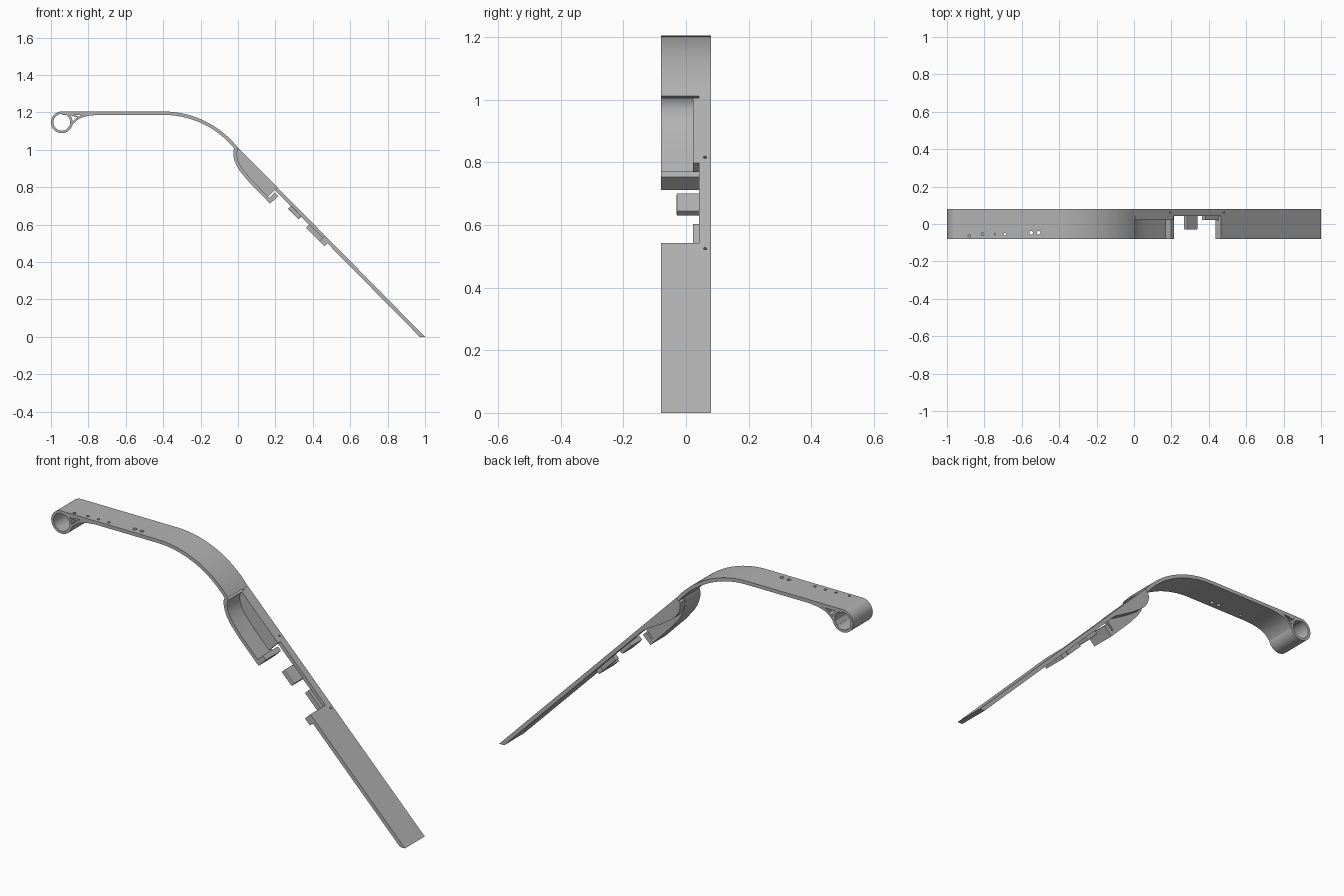
import bpy
import bmesh
from math import sin, cos, pi, radians, hypot
from mathutils import Matrix, Vector

cube = bpy.data.objects.get("Cube")
if cube:
    bpy.data.objects.remove(cube, do_unlink=True)

GREY = (0.45, 0.45, 0.45, 1)
grey = bpy.data.materials.new("plain grey")
grey.use_nodes = True
grey.diffuse_color = GREY
grey.node_tree.nodes["Principled BSDF"].inputs["Base Color"].default_value = GREY

FRONT, BACK = -0.08, 0.08      # full width of the arm
RAIL, WALL = 0.042, 0.022      # front edges of the rear rail and pocket wall
TOP, THICK = 1.205, 0.02
BEND_X, BEND_R, BEND_A = -0.4, 0.51, radians(51.5)
KNEE = Vector((0, 1.0125))
END = Vector((1, 0))
ALONG = (END - KNEE).normalized()
INWARD = Vector((ALONG.y, -ALONG.x))
LENGTH = (END - KNEE).length


def slope(points):
    """Turn (distance down the slope, depth below it) into (x, z)."""
    return [tuple(KNEE + ALONG * s + INWARD * d) for s, d in points]


def strip(name, upper, lower, y0, y1, closed=False):
    """Solid between two matching outlines, extruded from y0 to y1."""
    bm = bmesh.new()
    rows = [[bm.verts.new((x, y, z)) for x, z in line]
            for y in (y0, y1) for line in (upper, lower)]
    a, b, c, d = rows
    n = len(upper)
    for i in range(n if closed else n - 1):
        j = (i + 1) % n
        for p, q in ((a, b), (b, d), (d, c), (c, a)):
            bm.faces.new((p[i], p[j], q[j], q[i]))
    if not closed:
        for i in (0, -1):
            bm.faces.new((a[i], b[i], d[i], c[i]))
    bmesh.ops.recalc_face_normals(bm, faces=bm.faces)
    mesh = bpy.data.meshes.new(name)
    bm.to_mesh(mesh)
    bm.free()
    mesh.materials.append(grey)
    obj = bpy.data.objects.new(name, mesh)
    bpy.context.collection.objects.link(obj)
    return obj


def block(name, s0, s1, d0, d1, y0, y1):
    return strip(name, slope([(s0, d0), (s1, d0)]),
                 slope([(s0, d1), (s1, d1)]), y0, y1)


def drill(obj, name, holes, direction):
    """Cut round holes given as (centre, radius)."""
    bm = bmesh.new()
    turn = Vector(direction).to_track_quat('Z', 'Y').to_matrix().to_4x4()
    for centre, radius in holes:
        bmesh.ops.create_cone(bm, cap_ends=True, segments=16, radius1=radius,
                              radius2=radius, depth=0.1,
                              matrix=Matrix.Translation(centre) @ turn)
    mesh = bpy.data.meshes.new(name)
    bm.to_mesh(mesh)
    bm.free()
    mesh.materials.append(grey)
    cutter = bpy.data.objects.new(name, mesh)
    bpy.context.collection.objects.link(cutter)
    cutter.hide_render = True
    cutter.hide_set(True)
    mod = obj.modifiers.new("holes", 'BOOLEAN')
    mod.operation = 'DIFFERENCE'
    mod.solver = 'EXACT'
    mod.object = cutter


def circle(x, z, r, n=48):
    return [(x + r * cos(2 * pi * i / n), z + r * sin(2 * pi * i / n)) for i in range(n)]


def bend(r):
    return [(BEND_X + r * sin(BEND_A * i / 24), TOP - BEND_R + r * cos(BEND_A * i / 24))
            for i in range(25)]


# Curved upper arm with screw holes
RING_X, RING_R = -0.942, 0.058
upper_arm = strip("upper_arm", [(RING_X, TOP)] + bend(BEND_R),
                  [(RING_X, TOP - 0.018)] + bend(BEND_R - 0.018), FRONT, BACK)
drill(upper_arm, "arm_hole_cutter",
      [((x, y, TOP), r) for x, y, r in
       ((-0.88, -0.063, 0.007), (-0.81, -0.055, 0.007), (-0.75, -0.055, 0.007),
        (-0.69, -0.055, 0.007), (-0.55, -0.047, 0.01), (-0.51, -0.047, 0.01))], (0, 0, 1))

# Hinge ring and its braced gusset
RING_Z = TOP - RING_R
hinge_ring = strip("hinge_ring", circle(RING_X, RING_Z, RING_R),
                   circle(RING_X, RING_Z, 0.045), FRONT, BACK, closed=True)
under = [(-0.905, 1.105), (-0.892, 1.125), (-0.878, 1.142), (-0.86, 1.159),
         (-0.837, 1.172), (-0.8, 1.182), (-0.74, 1.188)]
gusset = strip("gusset", [(x - 0.006, z + 0.01) for x, z in under], under, FRONT, BACK)


def brace(name, p, q):
    dx, dz = q[0] - p[0], q[1] - p[1]
    k = 0.003 / hypot(dx, dz)
    up = [(x - dz * k, z + dx * k) for x, z in (p, q)]
    down = [(x + dz * k, z - dx * k) for x, z in (p, q)]
    strip(name, up, down, FRONT, BACK)


brace("gusset_brace_steep", (-0.88, 1.148), (-0.83, 1.192))
brace("gusset_brace_shallow", (-0.895, 1.188), (-0.845, 1.172))

# Rear rail down the whole slope, and the wide lower panel
def cut_end(s):
    x, z = slope([(s, THICK)])[0]
    return [(x, z), (END.x - THICK / -ALONG.y, 0)]


rear_rail = strip("rear_rail", slope([(0, 0), (LENGTH, 0)]), cut_end(0), RAIL, BACK)
PANEL = 0.661
lower_panel = strip("lower_panel", slope([(PANEL, 0), (LENGTH, 0)]),
                    cut_end(PANEL), FRONT, RAIL)
drill(rear_rail, "rail_hole_cutter",
      [((x, 0.061, z), 0.005) for x, z in slope([(0.275, 0), (0.685, 0)])],
      (INWARD.x, 0, INWARD.y))

# Pocket: rounded floor, back wall, end wall and rear gusset
floor_low = [(-0.012, 0.014), (-0.004, 0.031), (0.012, 0.047), (0.035, 0.062),
             (0.065, 0.074), (0.1, 0.082), (0.17, 0.088), (0.335, 0.089)]
floor_high = [(0.008, 0.004), (0.014, 0.021), (0.026, 0.034), (0.046, 0.047),
              (0.072, 0.057), (0.105, 0.064), (0.172, 0.07), (0.335, 0.071)]
pocket_floor = strip("pocket_floor", slope(floor_high), slope(floor_low), FRONT, RAIL)
wall_low = [(min(s, 0.3), d) for s, d in floor_high]
pocket_wall = strip("pocket_wall", slope([(s, 0) for s, d in wall_low]),
                    slope(wall_low), WALL, RAIL)
block("pocket_end", 0.31, 0.335, 0.03, 0.089, FRONT, RAIL)
rear_low = [(0, 0.03), (0.012, 0.045), (0.035, 0.058), (0.065, 0.066),
            (0.1, 0.064), (0.17, 0.05), (0.28, THICK)]
rear_gusset = strip("rear_gusset", slope([(s, 0.01) for s, d in rear_low]),
                    slope(rear_low), RAIL, BACK)

# Middle tab, and the lip and ledge at the head of the lower panel
tab = block("middle_tab", 0.42, 0.5, 0.016, 0.04, -0.03, 0.055)
bevel = tab.modifiers.new("soft_edges", 'BEVEL')
bevel.width = 0.004
bevel.segments = 2
block("panel_lip", PANEL, 0.7, 0.004, 0.042, FRONT, RAIL)
block("side_ledge", 0.56, PANEL, 0.016, 0.042, WALL, 0.05)

# Smooth shading on the curved parts
bpy.ops.object.select_all(action='DESELECT')
for obj in (upper_arm, hinge_ring, gusset, pocket_floor, pocket_wall, rear_gusset):
    obj.select_set(True)
bpy.context.view_layer.objects.active = upper_arm
bpy.ops.object.shade_smooth_by_angle(angle=radians(30))
